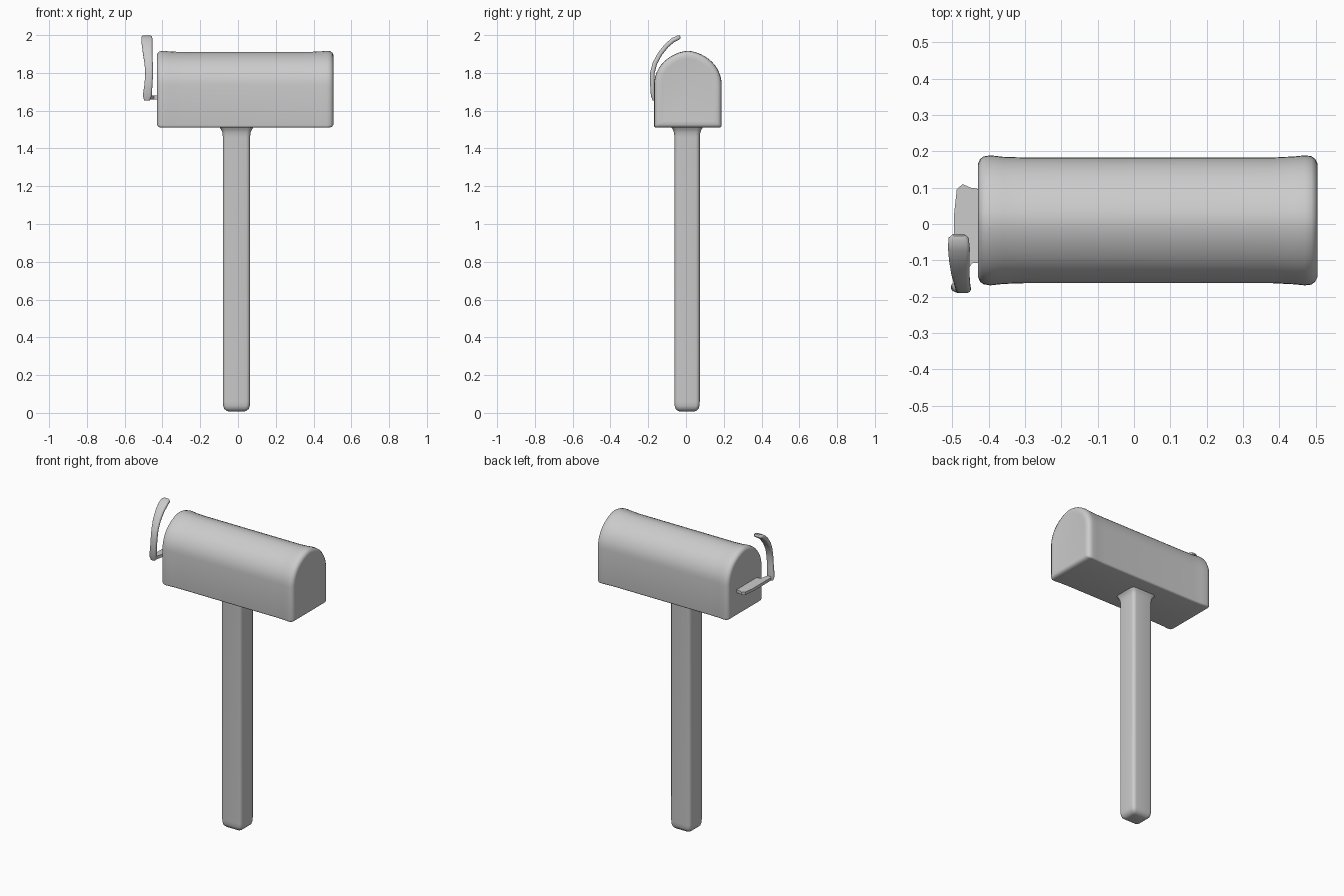
import bpy, bmesh
from math import sin, cos, pi, radians
from mathutils import Vector

if "Cube" in bpy.data.objects:
    bpy.data.objects.remove(bpy.data.objects["Cube"], do_unlink=True)

grey = bpy.data.materials.new("light_grey")
grey.use_nodes = True
colour = (0.6, 0.6, 0.6, 1)
grey.diffuse_color = colour
grey.node_tree.nodes["Principled BSDF"].inputs["Base Color"].default_value = colour


def loft(name, rings, angle=50):
    """Skin a list of equal-length point rings and close both ends."""
    bm = bmesh.new()
    loops = [[bm.verts.new(p) for p in ring] for ring in rings]
    n = len(loops[0])
    for a, b in zip(loops, loops[1:]):
        for i in range(n):
            j = (i + 1) % n
            bm.faces.new((a[i], a[j], b[j], b[i]))
    bm.faces.new(loops[0])
    bm.faces.new(loops[-1])
    bmesh.ops.recalc_face_normals(bm, faces=bm.faces)
    mesh = bpy.data.meshes.new(name)
    bm.to_mesh(mesh)
    bm.free()
    mesh.materials.append(grey)
    obj = bpy.data.objects.new(name, mesh)
    bpy.context.collection.objects.link(obj)
    bpy.ops.object.select_all(action="DESELECT")
    obj.select_set(True)
    bpy.context.view_layer.objects.active = obj
    bpy.ops.object.shade_smooth_by_angle(angle=radians(angle))
    return obj


def rounded_rect(hx, hy, r, steps=5):
    """Corner-rounded rectangle outline, centred on the origin."""
    pts = []
    for k, (sx, sy) in enumerate([(1, 1), (-1, 1), (-1, -1), (1, -1)]):
        for s in range(steps + 1):
            a = (k + s / steps) * pi / 2
            pts.append((sx * (hx - r) + r * cos(a), sy * (hy - r) + r * sin(a)))
    return pts


# Post: rounded square, blunt foot, flared where it meets the box
post_levels = [(0.008, 0.6), (0.012, 0.75), (0.022, 0.91), (0.038, 0.98),
               (0.06, 1), (1.46, 1), (1.485, 1.04), (1.5, 1.13), (1.515, 1.28)]
loft("post", [[(-0.008 + x * s, 0.006 + y * s, z)
               for x, y in rounded_rect(0.072, 0.067, 0.022)]
              for z, s in post_levels])


def arch(x, inset, swell=0):
    """Flat-bottomed arch section of the box at a given x."""
    half, low, spring = 0.173 - inset + swell, 1.51 + inset, 1.735
    r = 0.012
    pts = []
    for s in range(25):
        a = pi * s / 24
        peak = 0.006 * max(0, 1 - abs(a - pi / 2) / 0.5)
        rise = 0.17 - inset + swell + peak
        pts.append((x, 0.01 + half * cos(a), spring + rise * sin(a)))
    for side in (-1, 1):
        corner = [(x, 0.01 + side * (half - r + r * cos(t)), low + r - r * sin(t))
                  for t in (0, pi / 8, pi / 4, 3 * pi / 8, pi / 2)]
        pts += corner if side < 0 else corner[::-1]
    return pts


# Box: arched body with softly rolled, slightly swollen ends
box_sections = [(-0.427, 0.035, 0), (-0.429, 0.016, 0), (-0.424, 0.006, 0.002),
                (-0.414, 0.001, 0.004), (-0.395, 0, 0.006), (-0.36, 0, 0.002),
                (-0.3, 0, 0), (0.38, 0, 0), (0.44, 0, 0.003), (0.47, 0, 0.006),
                (0.488, 0.001, 0.005), (0.499, 0.006, 0.002),
                (0.505, 0.016, 0), (0.503, 0.035, 0)]
loft("box", [arch(*s) for s in box_sections])

# Flag arm bracket: thin plate standing out of the end of the box
outline = [(-0.42, 0.095), (-0.45, 0.1), (-0.472, 0.11), (-0.488, 0.095),
           (-0.495, 0.03), (-0.495, -0.15), (-0.485, -0.175), (-0.465, -0.172),
           (-0.454, -0.12), (-0.445, -0.108), (-0.42, -0.106)]
loft("flag_bracket", [[(x, y, z) for x, y in outline] for z in (1.66, 1.679)], 30)

# Flag: flattened ribbon sweeping upwards and back in an arc (x, y, z, half width)
path = [Vector(p) for p in [(-0.482, -0.170, 1.655), (-0.480, -0.174, 1.68),
        (-0.474, -0.178, 1.74), (-0.470, -0.178, 1.80), (-0.473, -0.165, 1.85),
        (-0.478, -0.138, 1.90), (-0.481, -0.102, 1.945), (-0.482, -0.068, 1.974),
        (-0.483, -0.040, 1.987), (-0.483, -0.030, 1.991)]]
widths = [0.015, 0.024, 0.021, 0.021, 0.022, 0.025, 0.028, 0.030, 0.028, 0.018]
rings = []
for i, (p, w) in enumerate(zip(path, widths)):
    along = (path[min(i + 1, len(path) - 1)] - path[max(i - 1, 0)]).normalized()
    across = Vector((1, 0, 0))
    out = along.cross(across).normalized()
    thick = 0.007 if i in (0, len(path) - 1) else 0.012
    rings.append([p + across * x + out * y for x, y in rounded_rect(w, thick, thick * 0.9, 4)])
loft("flag", rings)
